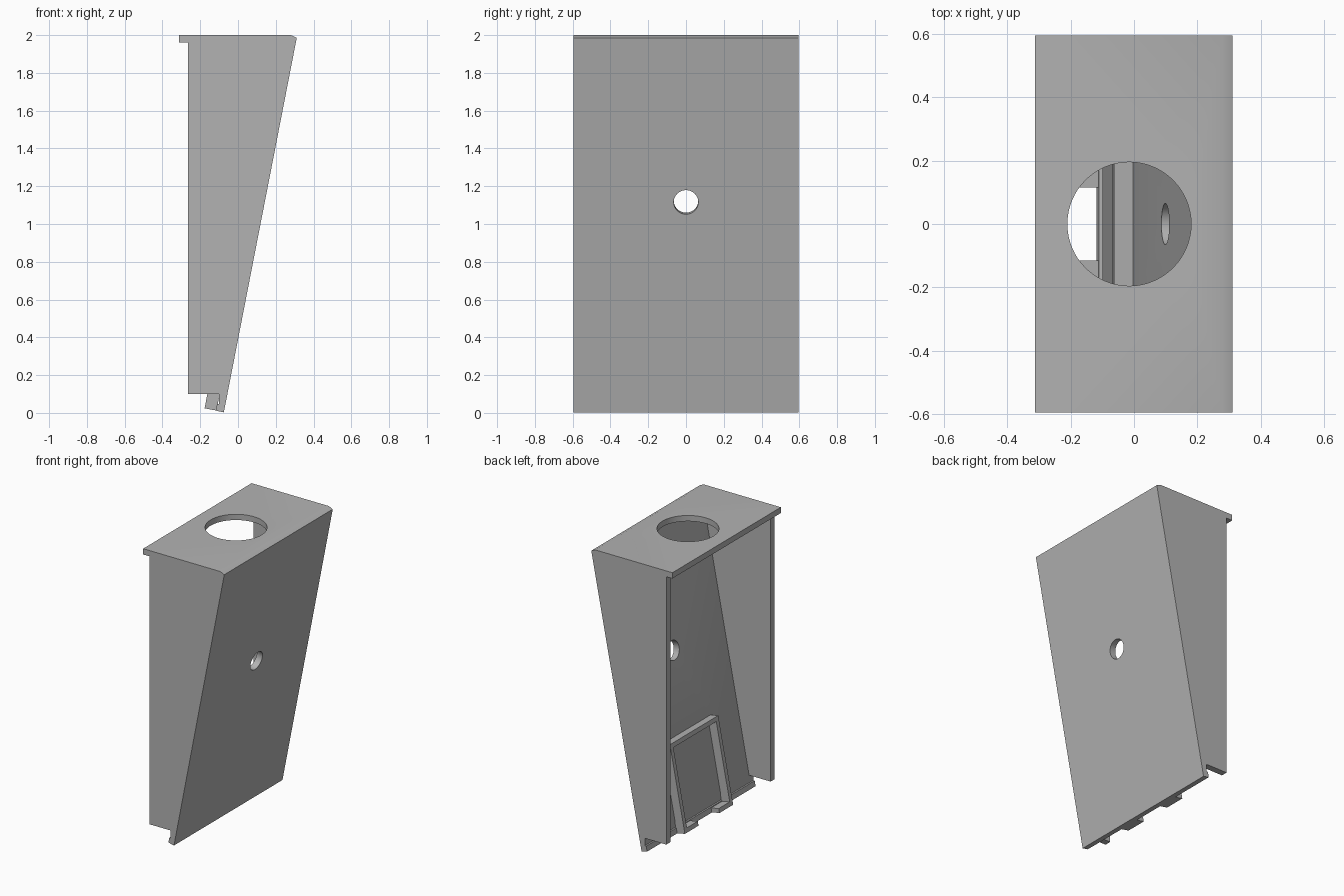
import bpy, bmesh, math
from mathutils import Vector, Matrix

cube = bpy.data.objects.get("Cube")
if cube:
    bpy.data.objects.remove(cube, do_unlink=True)

GREY = (0.45, 0.45, 0.45, 1)
grey = bpy.data.materials.new("light_grey")
grey.use_nodes = True
grey.diffuse_color = GREY
grey.node_tree.nodes["Principled BSDF"].inputs["Base Color"].default_value = GREY

HALF = 0.595          # half width along y
WALL = 0.045


def finish(name, bm):
    bmesh.ops.recalc_face_normals(bm, faces=bm.faces)
    mesh = bpy.data.meshes.new(name)
    bm.to_mesh(mesh)
    bm.free()
    mesh.materials.append(grey)
    obj = bpy.data.objects.new(name, mesh)
    bpy.context.collection.objects.link(obj)
    return obj


def extrude_profile(name, points, y0, y1):
    """Prism from an x-z outline, running from y0 to y1."""
    bm = bmesh.new()
    face = bm.faces.new([bm.verts.new((x, y0, z)) for x, z in points])
    moved = bmesh.ops.extrude_face_region(bm, geom=[face])["geom"]
    verts = [v for v in moved if isinstance(v, bmesh.types.BMVert)]
    bmesh.ops.translate(bm, verts=verts, vec=(0, y1 - y0, 0))
    return finish(name, bm)


def drill(obj, centre, axis, radius, depth):
    """Cut a round hole through a part and smooth its wall."""
    bm = bmesh.new()
    turn = Vector(axis).to_track_quat("Z", "Y").to_matrix().to_4x4()
    bmesh.ops.create_cone(bm, cap_ends=True, segments=64, radius1=radius,
                          radius2=radius, depth=depth,
                          matrix=Matrix.Translation(centre) @ turn)
    cutter = finish("hole_cutter", bm)
    cutter.hide_render = True
    mod = obj.modifiers.new("hole", "BOOLEAN")
    mod.operation, mod.solver, mod.object = "DIFFERENCE", "EXACT", cutter
    bpy.ops.object.select_all(action="DESELECT")
    bpy.context.view_layer.objects.active = obj
    obj.select_set(True)
    bpy.ops.object.modifier_apply(modifier="hole")
    bpy.data.objects.remove(cutter, do_unlink=True)
    bpy.ops.object.shade_smooth_by_angle(angle=math.radians(30))


# Top plate with back lip, bevelled front edge and round opening
top = extrude_profile("top_plate", [
    (-0.312, 1.96), (-0.312, 2.0), (0.28, 2.0), (0.311, 1.986), (0.306, 1.96)],
    -HALF, HALF)
drill(top, (-0.015, 0, 1.98), (0, 0, 1), 0.195, 0.3)

# Sloping panel with a small lip along its lower edge
panel = extrude_profile("sloping_panel", [
    (-0.075, 0.003), (0.306, 1.96), (0.261, 1.96), (-0.1, 0.1),
    (-0.1, 0.048), (-0.111, 0.048), (-0.118, 0.012)], -HALF, HALF)
slope = Vector((0.191, 0, 0.982)).normalized()
outward = Vector((-slope.z, 0, slope.x))
drill(panel, (0.119, 0, 1.12), outward, 0.065, 0.3)

# Side walls
for name, side in (("left_wall", 1), ("right_wall", -1)):
    extrude_profile(name, [(-0.265, 0.1), (-0.265, 1.96), (0.261, 1.96), (-0.1, 0.1)],
                    side * HALF, side * (HALF - WALL))

# Raised frame on the inner face of the sloping panel
base = Vector((-0.118, 0, 0.013))


def frame_bar(name, u0, u1, y0, y1):
    corners = [base + slope * u + outward * d
               for u, d in ((u0, -0.004), (u1, -0.004), (u1, 0.06), (u0, 0.06))]
    extrude_profile(name, [(c.x, c.z) for c in corners], y0, y1)


frame_bar("frame_top_bar", 0.57, 0.6, -0.265, 0.265)
for name, side in (("left", 1), ("right", -1)):
    frame_bar("frame_side_bar_" + name, 0.03, 0.57, side * 0.235, side * 0.265)
    frame_bar("frame_foot_" + name, 0, 0.03, side * 0.115, side * 0.265)
